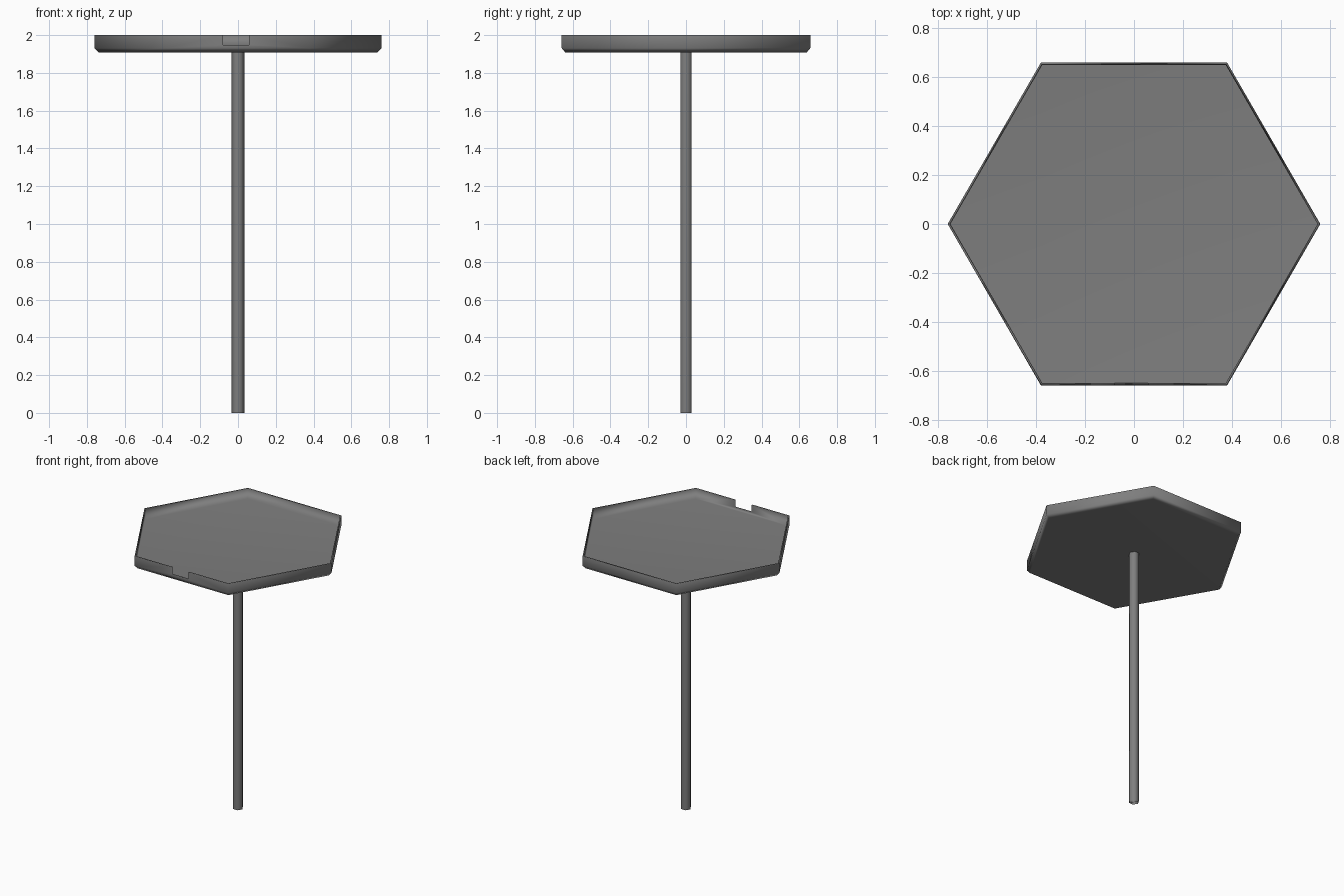
import bpy, bmesh
from math import cos, sin, pi

if "Cube" in bpy.data.objects:
    bpy.data.objects.remove(bpy.data.objects["Cube"])

grey = bpy.data.materials.new("dark_grey")
grey.diffuse_color = (0.21, 0.21, 0.21, 1)
grey.use_nodes = True
grey.node_tree.nodes["Principled BSDF"].inputs["Base Color"].default_value = grey.diffuse_color


def hex_lathe(name, profile):
    """Sweep a (radius, z) profile round six sides, capping both ends."""
    bm = bmesh.new()
    rings = [[bm.verts.new((r * cos(i * pi / 3), r * sin(i * pi / 3), z)) for i in range(6)]
             for r, z in profile]
    for a, b in zip(rings, rings[1:]):
        for i in range(6):
            j = (i + 1) % 6
            bm.faces.new((a[i], a[j], b[j], b[i]))
    bm.faces.new(rings[0][::-1])
    bm.faces.new(rings[-1])
    bmesh.ops.recalc_face_normals(bm, faces=bm.faces)
    mesh = bpy.data.meshes.new(name)
    bm.to_mesh(mesh)
    bm.free()
    mesh.materials.append(grey)
    obj = bpy.data.objects.new(name, mesh)
    bpy.context.collection.objects.link(obj)
    return obj


def smooth(obj):
    """Smooth all over; large faces stay visually flat."""
    obj.data.shade_smooth()
    obj.modifiers.new("weighted_shading", 'WEIGHTED_NORMAL')


# Shallow open tray: chamfered outside, thin upright wall, flat floor
tray = hex_lathe("hexagonal_tray", [
    (0.737, 1.907), (0.76, 1.931), (0.76, 2.0),
    (0.749, 2.0), (0.749, 1.925)])

# Notch through the front wall
bpy.ops.mesh.primitive_cube_add(size=1, location=(-0.011, -0.65, 1.998))
cutter = bpy.context.object
cutter.name = "notch_cutter"
cutter.scale = (0.138, 0.1, 0.1)
cutter.hide_render = True
cut = tray.modifiers.new("front_notch", 'BOOLEAN')
cut.operation = 'DIFFERENCE'
cut.solver = 'EXACT'
cut.object = cutter
bpy.context.view_layer.objects.active = tray
bpy.ops.object.modifier_apply(modifier=cut.name)
bpy.data.objects.remove(cutter)
smooth(tray)

# Slim six-sided post
post = hex_lathe("post", [(0.035, 0.0), (0.035, 1.91)])
smooth(post)
